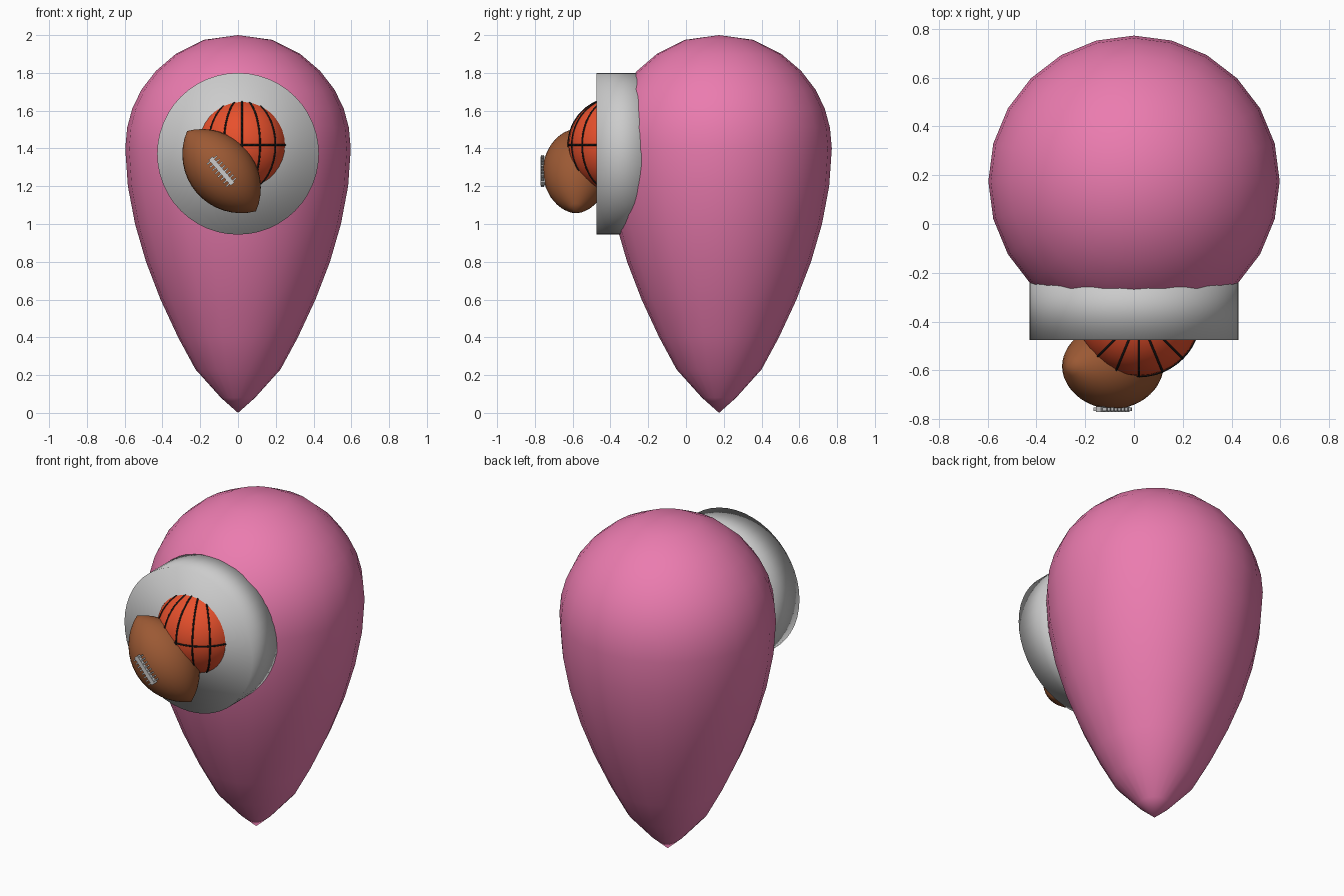
import bpy, bmesh
from math import sin, cos, pi, sqrt, asin
from mathutils import Matrix, Vector

if "Cube" in bpy.data.objects:
    bpy.data.objects.remove(bpy.data.objects["Cube"])


def material(name, rgb):
    m = bpy.data.materials.new(name)
    m.diffuse_color = (*rgb, 1)
    m.use_nodes = True
    m.node_tree.nodes["Principled BSDF"].inputs["Base Color"].default_value = m.diffuse_color
    return m


PINK = material("pink", (0.83, 0.20, 0.43))
ORANGE = material("orange", (0.80, 0.08, 0.025))
BROWN = material("brown", (0.33, 0.10, 0.034))
BLACK = material("black", (0.012, 0.01, 0.01))


def finish(name, bm, mat=None, smooth=True):
    bmesh.ops.recalc_face_normals(bm, faces=bm.faces)
    mesh = bpy.data.meshes.new(name)
    bm.to_mesh(mesh)
    bm.free()
    for p in mesh.polygons:
        p.use_smooth = smooth
    if mat:
        mesh.materials.append(mat)
    ob = bpy.data.objects.new(name, mesh)
    bpy.context.collection.objects.link(ob)
    return ob


def lathe(name, profile, sides, matrix, mat=None, closed=False):
    """Revolve (radius, height) points about local z."""
    bm = bmesh.new()
    vs = [bm.verts.new((r, 0, z)) for r, z in profile]
    pairs = list(zip(vs, vs[1:]))
    if closed:
        pairs.append((vs[-1], vs[0]))
    edges = [bm.edges.new(p) for p in pairs]
    bmesh.ops.spin(bm, geom=vs + edges, axis=(0, 0, 1), cent=(0, 0, 0),
                   angle=2 * pi, steps=sides, use_duplicate=False)
    bmesh.ops.remove_doubles(bm, verts=bm.verts, dist=1e-5)
    bmesh.ops.transform(bm, matrix=matrix, verts=bm.verts)
    return finish(name, bm, mat)


# teardrop pin body
drop = [(0, 0), (0.09, 0.08), (0.225, 0.23), (0.317, 0.40), (0.41, 0.60),
        (0.487, 0.80), (0.545, 1.0), (0.583, 1.2), (0.597, 1.40),
        (0.587, 1.51), (0.56, 1.61), (0.512, 1.71), (0.435, 1.81),
        (0.33, 1.90), (0.18, 1.975), (0, 2.0)]
lathe("pin_body", drop, 24, Matrix.Translation((0, 0.175, 0)), PINK)

# round front plate, softly shaded across its rim
bm = bmesh.new()
bmesh.ops.create_cone(bm, cap_ends=True, segments=48, radius1=0.428, radius2=0.428,
                      depth=0.275, matrix=Matrix.Translation((0, -0.3375, 1.372))
                      @ Matrix.Rotation(pi / 2, 4, 'X'))
finish("front_plate", bm)

# basketball sunk into the plate
BALL, R = Matrix.Translation((0.021, -0.373, 1.418)), 0.25
bm = bmesh.new()
bmesh.ops.create_uvsphere(bm, u_segments=32, v_segments=20, radius=R, matrix=BALL)
finish("basketball", bm, ORANGE)

# basketball seams: one equator and eight great circles through the poles
seam = [(R + 0.005 * cos(a), 0.005 * sin(a)) for a in [i * pi / 3 for i in range(6)]]
lathe("equator_seam", seam, 48, BALL, BLACK, closed=True)
for i in range(8):
    turn = Matrix.Rotation(i * pi / 8, 4, 'Z') @ Matrix.Rotation(pi / 2, 4, 'X')
    lathe(f"meridian_seam_{i}", seam, 48, BALL @ turn, BLACK, closed=True)

# football: circular-arc spindle, long axis tilted down to the right
A, B = 0.28, 0.175
arc = (A * A + B * B) / (2 * B)
half = asin(A / arc)
axis = Vector((0.651, 0, -0.759)).normalized()
out = Vector((0, -1, 0))
side = out.cross(axis)
frame = Matrix((side, out, axis)).transposed().to_4x4()
FOOT = Matrix.Translation((-0.087, -0.583, 1.28)) @ frame
N = 16
spindle = []
for i in range(N + 1):
    t = -half + 2 * half * i / N
    spindle.append((max(0.0, arc * cos(t) - (arc - B)), arc * sin(t)))
spindle[0], spindle[-1] = (0, -A), (0, A)
lathe("football", spindle, 28, FOOT, BROWN)


# football laces: a long strip with cross stitches
def bar(bm, size, at):
    bmesh.ops.create_cube(bm, size=1, matrix=FOOT @ Matrix.Translation(at)
                          @ Matrix.Diagonal((*size, 1)))


bm = bmesh.new()
bar(bm, (0.026, 0.024, 0.18), (0, 0.176, 0))
for i in range(8):
    bar(bm, (0.07, 0.016, 0.008), (0, 0.176, -0.077 + 0.022 * i))
finish("football_laces", bm, smooth=False)
